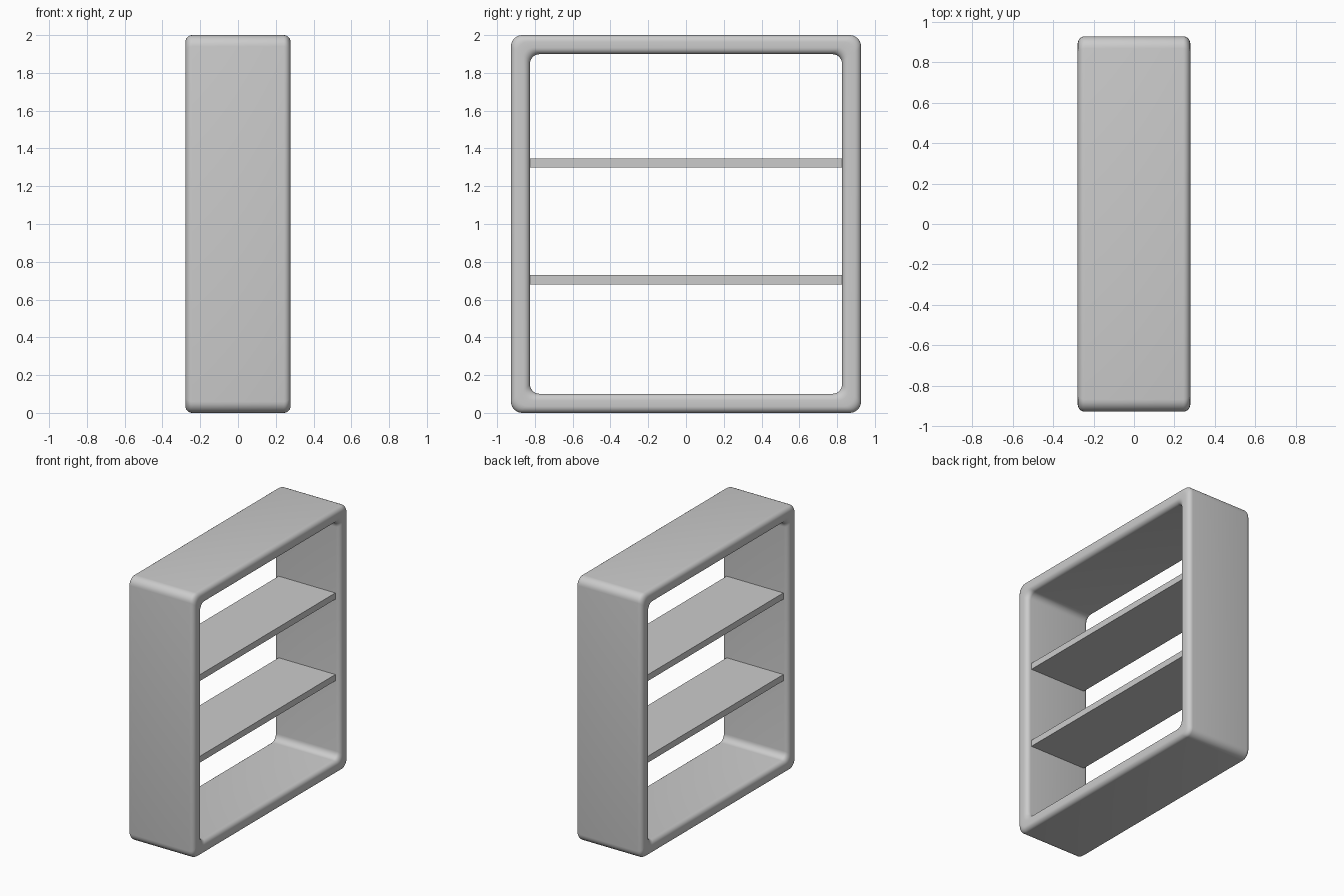
import bpy, bmesh
from math import sin, cos, pi

if "Cube" in bpy.data.objects:
    bpy.data.objects.remove(bpy.data.objects["Cube"])

HX, HY, H = 0.278, 0.927, 2.0      # half depth, half width, height
T = 0.101                          # frame thickness
R = 0.035                          # rounding of front and back rims
SEG = 6


def rounded_rect(bm, x, inset, radius):
    """Ring of vertices in the YZ plane, inset from the outer outline."""
    hy, hz = HY - inset - radius, H / 2 - inset - radius
    ring = []
    for i, (sy, sz) in enumerate([(1, 1), (-1, 1), (-1, -1), (1, -1)]):
        for k in range(SEG + 1):
            a = (i + k / SEG) * pi / 2
            ring.append(bm.verts.new((x, sy * hy + radius * cos(a),
                                      1 + sz * hz + radius * sin(a))))
    return ring


def make_object(name, bm):
    bmesh.ops.recalc_face_normals(bm, faces=bm.faces)
    mesh = bpy.data.meshes.new(name)
    bm.to_mesh(mesh)
    bm.free()
    obj = bpy.data.objects.new(name, mesh)
    bpy.context.collection.objects.link(obj)
    bpy.ops.object.select_all(action='DESELECT')
    obj.select_set(True)
    bpy.context.view_layer.objects.active = obj
    bpy.ops.object.shade_smooth_by_angle(angle=0.6)
    return obj


# Outer frame: rounded cross-section swept around a rounded rectangle
section = []
for i, (sx, inner) in enumerate([(1, True), (1, False), (-1, False), (-1, True)]):
    for k in range(SEG + 1):
        a = (i + k / SEG) * pi / 2
        x = sx * (HX - R) + R * sin(a)
        inset = (T - R if inner else R) + R * cos(a) * 1
        # the section runs inner wall -> front rim -> outer wall -> back rim
        section.append((x, inset))

bm = bmesh.new()
rings = [rounded_rect(bm, x, d, 0.06 - 0.01 * d / T) for x, d in section]
for a, b in zip(rings, rings[1:] + rings[:1]):
    n = len(a)
    for j in range(n):
        bm.faces.new((a[j], a[(j + 1) % n], b[(j + 1) % n], b[j]))
make_object("outer_frame", bm)

# Two shelves, slightly recessed from the rims
for name, z in (("lower_shelf", 0.705), ("upper_shelf", 1.323)):
    bm = bmesh.new()
    bmesh.ops.create_cube(bm, size=1)
    bmesh.ops.scale(bm, vec=(0.475, 2 * (HY - T) + 0.004, 0.048), verts=bm.verts)
    bmesh.ops.translate(bm, vec=(0, 0, z), verts=bm.verts)
    make_object(name, bm)
